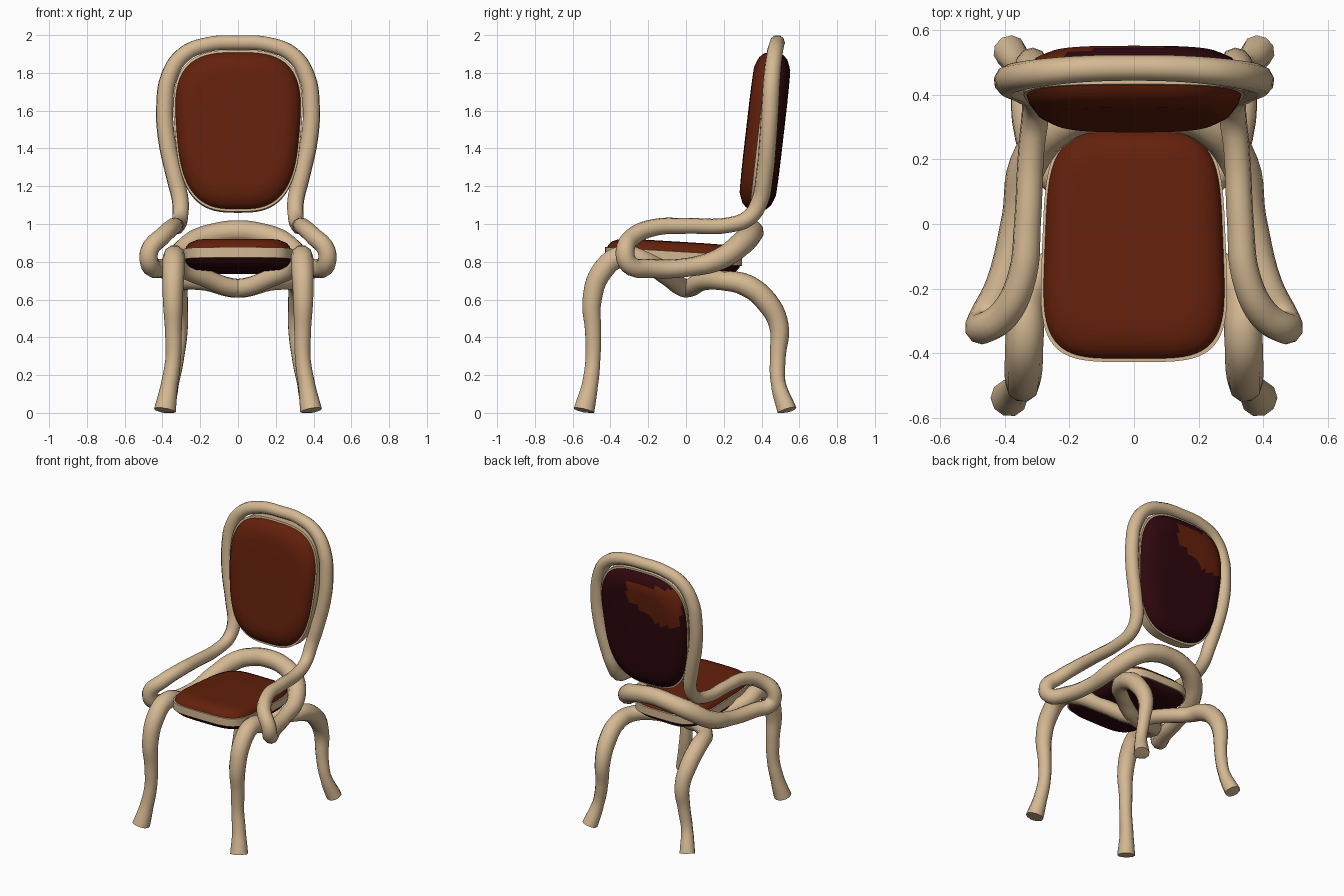
import bpy, bmesh, math

if "Cube" in bpy.data.objects:
    bpy.data.objects.remove(bpy.data.objects["Cube"])

def mat(name, rgb):
    m = bpy.data.materials.new(name)
    m.diffuse_color = (*rgb, 1)
    m.use_nodes = True
    m.node_tree.nodes["Principled BSDF"].inputs["Base Color"].default_value = m.diffuse_color
    return m

WOOD = mat("pale wood", (0.66, 0.48, 0.29))
LEATHER = mat("brown leather", (0.125, 0.0145, 0.0035))
DARK = mat("dark backing", (0.027, 0.0022, 0.0042))


def shade(ob, deg):
    bpy.ops.object.select_all(action='DESELECT')
    ob.select_set(True)
    bpy.context.view_layer.objects.active = ob
    bpy.ops.object.shade_smooth_by_angle(angle=math.radians(deg))


def tube(name, pts, cyclic=False):
    """Smooth round tube through points (x, y, z, radius)."""
    cu = bpy.data.curves.new(name, 'CURVE')
    cu.dimensions = '3D'
    cu.bevel_depth = 1.0
    cu.bevel_resolution = 3
    cu.resolution_u = 5
    cu.use_fill_caps = True
    sp = cu.splines.new('BEZIER')
    sp.bezier_points.add(len(pts) - 1)
    for bp, (x, y, z, r) in zip(sp.bezier_points, pts):
        bp.co = (x, y, z)
        bp.radius = r
        bp.handle_left_type = bp.handle_right_type = 'AUTO'
    sp.use_cyclic_u = cyclic
    ob = bpy.data.objects.new(name, cu)
    bpy.context.collection.objects.link(ob)
    bpy.ops.object.select_all(action='DESELECT')
    ob.select_set(True)
    bpy.context.view_layer.objects.active = ob
    bpy.ops.object.convert(target='MESH')
    ob = bpy.context.object
    for v in ob.data.vertices:
        v.co.z = max(v.co.z, 0.0)
    ob.data.materials.clear()
    ob.data.materials.append(WOOD)
    shade(ob, 50)
    return ob


def flip(pts):
    return [(-x, y, z, r) for x, y, z, r in pts]


# One endless tube: back hoop, arm, front loop, seat side, rear arch
half = [
    (0.16, 0.48, 1.95, 0.041), (0.29, 0.468, 1.895, 0.043),
    (0.365, 0.455, 1.78, 0.045), (0.388, 0.445, 1.62, 0.046),
    (0.378, 0.434, 1.45, 0.046), (0.335, 0.415, 1.25, 0.046),
    (0.305, 0.39, 1.12, 0.045), (0.306, 0.335, 1.035, 0.043),
    (0.318, 0.23, 0.995, 0.041), (0.33, 0.0, 0.99, 0.042),
    (0.346, -0.16, 0.983, 0.045), (0.4, -0.278, 0.935, 0.048),
    (0.468, -0.322, 0.86, 0.05), (0.465, -0.3, 0.785, 0.051),
    (0.41, -0.19, 0.765, 0.051), (0.36, 0.02, 0.772, 0.05),
    (0.33, 0.18, 0.815, 0.058), (0.23, 0.305, 0.905, 0.063),
    (0.12, 0.345, 0.945, 0.06),
]
loop = ([(0, 0.484, 1.96, 0.04)] + half + [(0, 0.352, 0.96, 0.06)]
        + flip(half)[::-1])
tube("hoop_and_arms", loop, cyclic=True)

# Crossed legs: each runs from a front foot to the opposite back foot
leg = [
    (0.387, -0.54, 0.012, 0.058), (0.365, -0.51, 0.14, 0.045),
    (0.344, -0.493, 0.28, 0.041), (0.342, -0.492, 0.43, 0.044),
    (0.345, -0.497, 0.6, 0.053), (0.342, -0.445, 0.75, 0.059),
    (0.338, -0.34, 0.828, 0.059), (0.325, -0.2, 0.79, 0.057),
    (0.18, -0.09, 0.717, 0.05), (0.0, 0.0, 0.66, 0.05),
    (-0.17, 0.09, 0.695, 0.048), (-0.29, 0.2, 0.7, 0.052),
    (-0.32, 0.32, 0.675, 0.059), (-0.322, 0.43, 0.585, 0.059),
    (-0.315, 0.492, 0.46, 0.052), (-0.325, 0.486, 0.3, 0.042),
    (-0.35, 0.488, 0.16, 0.039), (-0.385, 0.535, 0.012, 0.052),
]
tube("leg_pair_a", leg)
tube("leg_pair_b", flip(leg))


def cushion(name, hu, hv, thick, taper, power, place, patch=None):
    """Rounded pad: leather face, wooden rim, dark back. place maps (u, v, w) to world."""
    dome = [(0.1 * k, 1 - 0.1 * (0.1 * k) ** 4) for k in range(2, 9)]
    dome += [(0.86, 0.87), (0.93, 0.75), (0.98, 0.54), (1.0, 0.35)]
    levels = ([(s, w, 1) for s, w in dome] + [(1.03, 0.34, 0), (1.03, -0.34, 0)]
              + [(s, -w, 2) for s, w in reversed(dome)])
    n, p = 72, 2 / power
    bm = bmesh.new()
    rings, info = [], {}
    for s, w, m in levels:
        ring = []
        for i in range(n):
            a = 2 * math.pi * i / n
            c, d = math.cos(a), math.sin(a)
            u = math.copysign(abs(c) ** p, c) * s
            v = math.copysign(abs(d) ** p, d) * s
            u *= hu * (1 + taper * v)
            v *= hv
            vert = bm.verts.new(place(u, v, w * thick))
            info[vert] = (u, v)
            ring.append(vert)
        rings.append(ring)
    for k in range(len(rings) - 1):
        m = levels[k][2] if levels[k][2] == levels[k + 1][2] else 0
        for i in range(n):
            j = (i + 1) % n
            f = bm.faces.new((rings[k][i], rings[k][j], rings[k + 1][j], rings[k + 1][i]))
            f.material_index = m
            if m == 2 and patch:
                u = sum(info[q][0] for q in f.verts) / 4
                v = sum(info[q][1] for q in f.verts) / 4
                if patch(u, v):
                    f.material_index = 1
    bm.faces.new(rings[0]).material_index = 1
    bm.faces.new(rings[-1]).material_index = 2
    bmesh.ops.recalc_face_normals(bm, faces=bm.faces)
    me = bpy.data.meshes.new(name)
    bm.to_mesh(me)
    bm.free()
    for m in (WOOD, LEATHER, DARK):
        me.materials.append(m)
    ob = bpy.data.objects.new(name, me)
    bpy.context.collection.objects.link(ob)
    shade(ob, 45)


# Seat pad, sloping slightly down to the back
cushion("seat", 0.276, 0.352, 0.08, -0.05, 4.2,
        lambda u, v, w: (u, v - 0.065, 0.828 + w - 0.06 * v))

# Back pad, leaning back, with a leather patch on its rear
cushion("back_rest", 0.325, 0.415, 0.1, 0.1, 3.0,
        lambda u, v, w: (u, 0.418 - w + 0.115 * v, 1.49 + v + 0.1 * w),
        lambda u, v: -0.31 < u < 0.09 and max(0.1, 0.18 + 0.6 * u) < v < 0.36)
